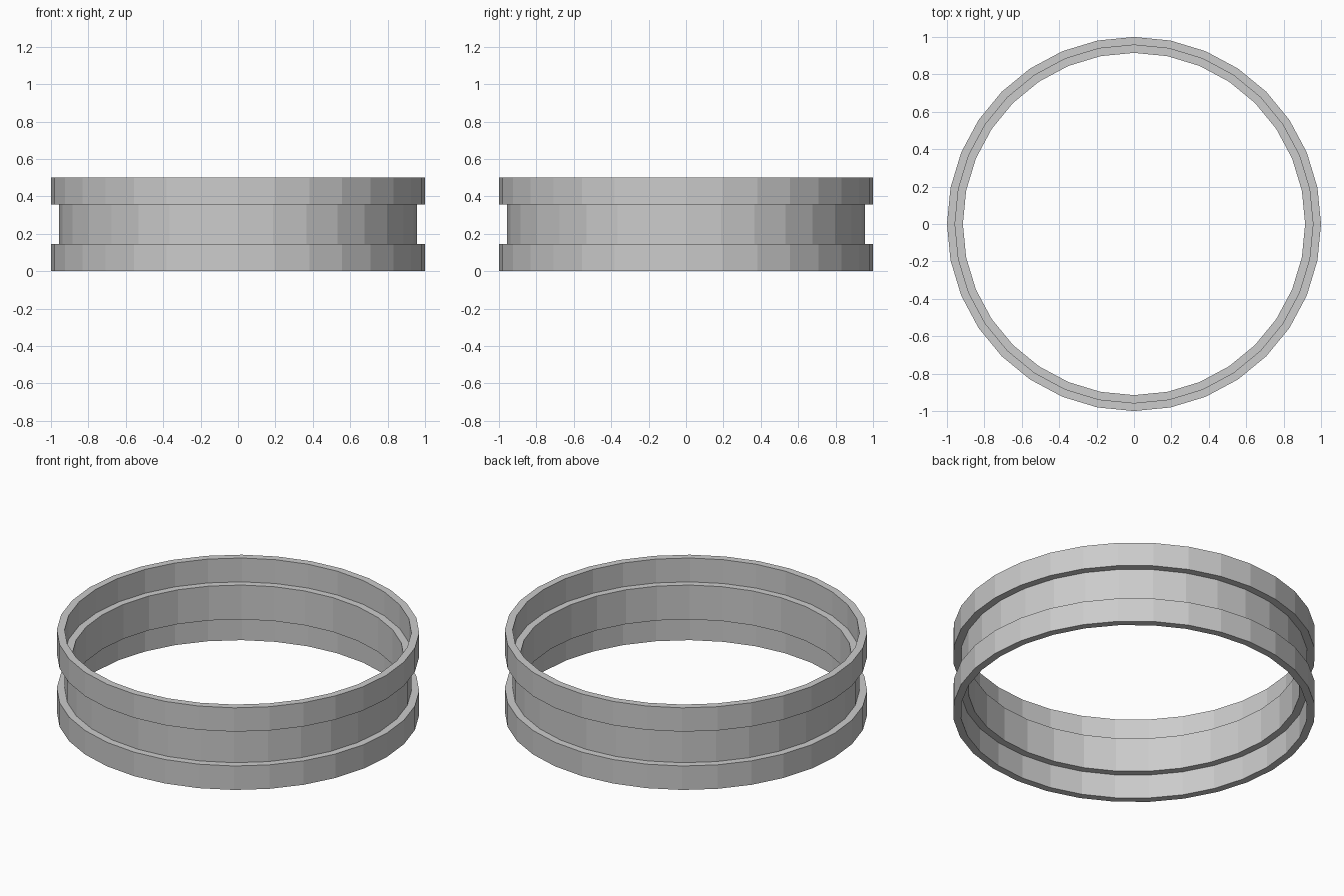
import bpy, bmesh, math

if "Cube" in bpy.data.objects:
    bpy.data.objects.remove(bpy.data.objects["Cube"])

SIDES = 32


def tube(name, r_in, r_out, z0, z1):
    """Flat-faced ring swept from a rectangular cross-section."""
    bm = bmesh.new()
    profile = [(r_in, z0), (r_out, z0), (r_out, z1), (r_in, z1)]
    rings = []
    for i in range(SIDES):
        a = 2 * math.pi * i / SIDES
        rings.append([bm.verts.new((r * math.cos(a), r * math.sin(a), z)) for r, z in profile])
    for i in range(SIDES):
        p, q = rings[i], rings[(i + 1) % SIDES]
        for j in range(4):
            k = (j + 1) % 4
            bm.faces.new((p[j], q[j], q[k], p[k]))
    bmesh.ops.recalc_face_normals(bm, faces=bm.faces[:])
    mesh = bpy.data.meshes.new(name)
    bm.to_mesh(mesh)
    bm.free()
    obj = bpy.data.objects.new(name, mesh)
    bpy.context.collection.objects.link(obj)
    return obj


# Two wide outer bands, with a narrower band nested between them
tube("lower_band", 0.957, 1.0, 0.0, 0.146)
tube("middle_band", 0.915, 0.957, 0.146, 0.355)
tube("upper_band", 0.957, 1.0, 0.355, 0.5)
